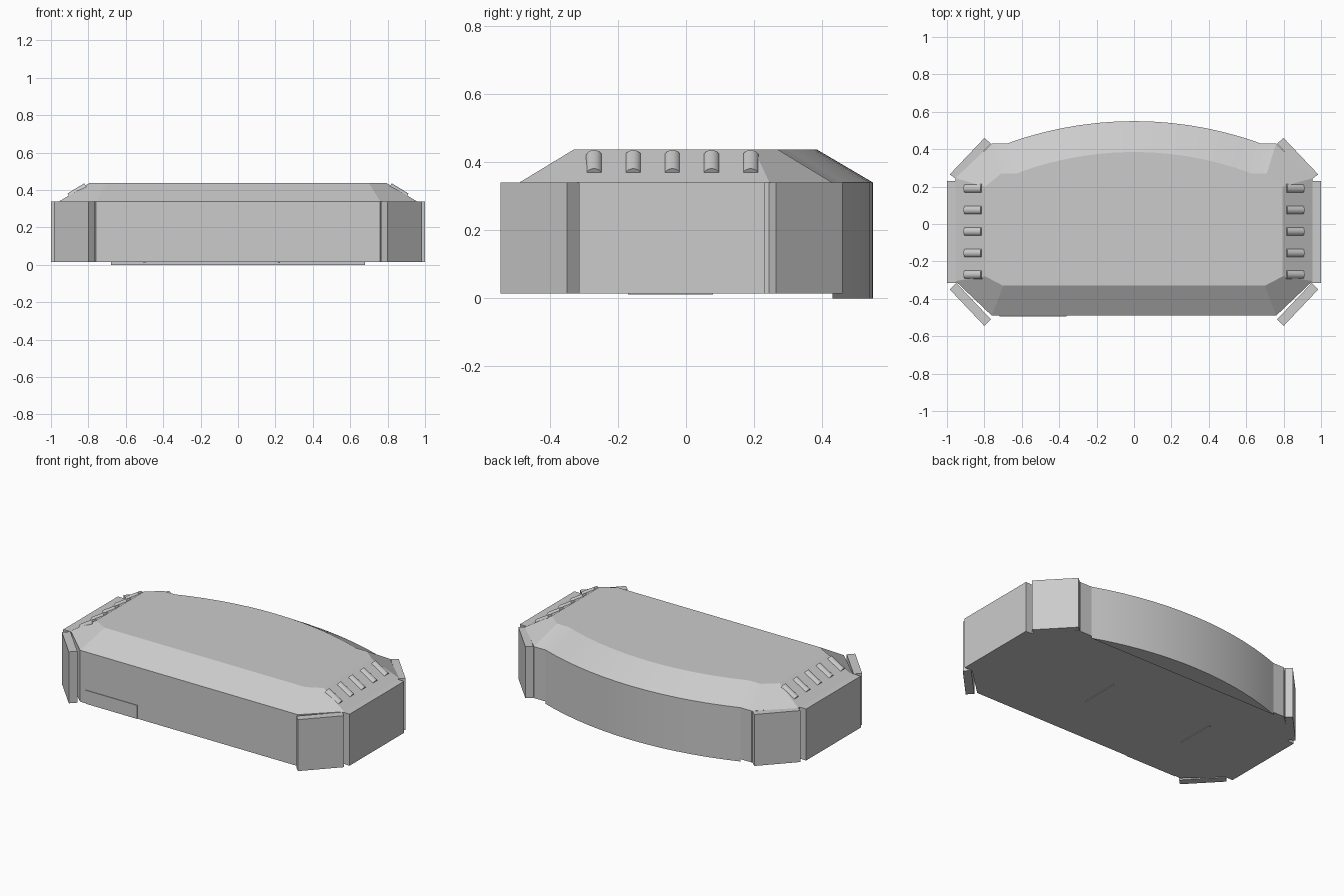
import bpy, bmesh, math
from mathutils import Vector, Matrix

if "Cube" in bpy.data.objects:
    bpy.data.objects.remove(bpy.data.objects["Cube"], do_unlink=True)

grey = bpy.data.materials.new("plain grey")
grey.use_nodes = True
grey.diffuse_color = (0.6, 0.6, 0.6, 1)
grey.node_tree.nodes["Principled BSDF"].inputs["Base Color"].default_value = grey.diffuse_color

WALL_BASE, WALL_TOP, ROOF_TOP = 0.015, 0.34, 0.437


def add_object(name, bm, smooth=None):
    bmesh.ops.recalc_face_normals(bm, faces=bm.faces)
    mesh = bpy.data.meshes.new(name)
    bm.to_mesh(mesh)
    bm.free()
    mesh.materials.append(grey)
    obj = bpy.data.objects.new(name, mesh)
    bpy.context.collection.objects.link(obj)
    if smooth:
        bpy.ops.object.select_all(action="DESELECT")
        obj.select_set(True)
        bpy.context.view_layer.objects.active = obj
        bpy.ops.object.shade_smooth_by_angle(angle=math.radians(smooth))
    return obj


def loft(name, rings, smooth=None):
    """Join rings of (points, z) with walls and cap both ends."""
    bm = bmesh.new()
    loops = [[bm.verts.new((x, y, z)) for x, y in pts] for pts, z in rings]
    for low, high in zip(loops, loops[1:]):
        for i in range(len(low)):
            j = (i + 1) % len(low)
            bm.faces.new((low[i], low[j], high[j], high[i]))
    bm.faces.new(loops[0][::-1])
    bm.faces.new(loops[-1])
    return add_object(name, bm, smooth)


def bow(half, end_y, peak_y, steps=14):
    """Shallow circular arc running from +x to -x."""
    rise = peak_y - end_y
    radius = (half * half + rise * rise) / (2 * rise)
    swing = math.asin(half / radius)
    angles = [swing * (1 - 2 * i / steps) for i in range(steps + 1)]
    return [(radius * math.sin(a), peak_y - radius * (1 - math.cos(a))) for a in angles]


def outline(side, arc):
    """Mirror the right-hand corner points around a bowed back."""
    return side + arc + [(-x, y) for x, y in reversed(side)]


# Main body with sloping roof
outer_arc = bow(0.68, 0.43, 0.55)
outer = outline([(0.76, -0.49), (0.955, -0.305), (0.955, 0.245), (0.76, 0.43)], outer_arc)
inner = outline([(0.70, -0.33), (0.795, -0.28), (0.795, 0.20), (0.71, 0.27)], bow(0.63, 0.27, 0.385))
loft("body", [(outer, WALL_BASE), (outer, WALL_TOP), (inner, ROOF_TOP)], 12)

# Bowed back skirt reaching the ground
loft("back_skirt", [(outer_arc, 0), (outer_arc, WALL_BASE + 0.002)], 12)

# Side and corner armour plates
for sign, label in ((1, "left"), (-1, "right")):
    plates = {
        "side_plate": [(0.95, -0.315), (1.0, -0.315), (1.0, 0.23), (0.95, 0.23)],
        "front_corner_plate": [(0.765, -0.51), (0.80, -0.545), (0.985, -0.35), (0.95, -0.315)],
        "back_corner_plate": [(0.95, 0.24), (0.985, 0.265), (0.80, 0.46), (0.765, 0.43)],
    }
    for name, pts in plates.items():
        pts = [(sign * x, y) for x, y in pts]
        loft(f"{label}_{name}", [(pts, WALL_BASE), (pts, WALL_TOP)])

    # Row of rounded ribs lying on the side slope
    slope = Vector((0.16, 0, WALL_TOP - ROOF_TOP)).normalized()
    lift = Vector((-slope.z, 0, slope.x))
    bm = bmesh.new()
    for i in range(5):
        centre = Vector((0.86, -0.27 + i * 0.115, 0.3975)) - lift * 0.012
        frame = Matrix((lift, Vector((0, 1, 0)), slope)).transposed().to_4x4()
        bmesh.ops.create_cone(bm, cap_ends=True, segments=20, radius1=0.025, radius2=0.025,
                              depth=0.105, matrix=Matrix.Translation(centre) @ frame)
    if sign < 0:
        bmesh.ops.scale(bm, vec=(-1, 1, 1), verts=bm.verts)
    add_object(f"{label}_ribs", bm, 30)


def plate(name, x0, x1, y0, y1, z0, z1):
    pts = [(x0, y0), (x1, y0), (x1, y1), (x0, y1)]
    loft(name, [(pts, z0), (pts, z1)])


# Thin panel low on the front wall, and two strips underneath
plate("front_panel", -0.72, -0.36, -0.494, -0.488, WALL_BASE, 0.10)
for label, x in (("right", -0.5), ("left", 0.22)):
    plate(f"{label}_bottom_strip", x - 0.005, x + 0.005, -0.17, 0.08, 0.011, 0.018)
